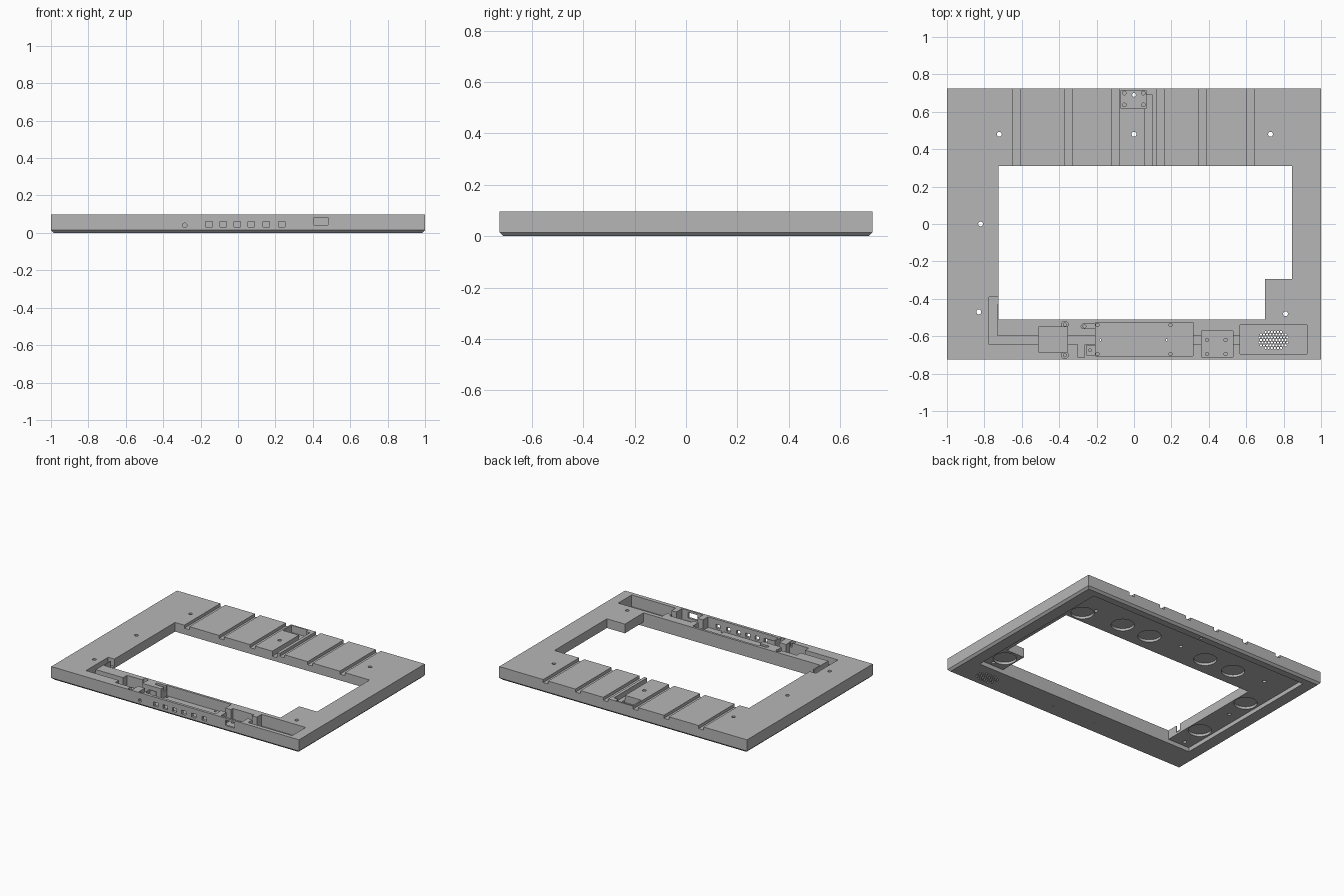
import bpy, bmesh, math
from mathutils import Matrix, Vector

cube = bpy.data.objects.get("Cube")
if cube:
    bpy.data.objects.remove(cube, do_unlink=True)

TOP, FLOOR, W, D = 0.097, 0.02, 1.0, 0.725
OVER = 0.12                     # cutters reach above the top face

grey = bpy.data.materials.new("mid_grey")
grey.use_nodes = True
colour = (0.47, 0.47, 0.47, 1)
grey.diffuse_color = colour
grey.node_tree.nodes["Principled BSDF"].inputs["Base Color"].default_value = colour


def box(bm, x0, x1, y0, y1, z0=FLOOR, z1=OVER):
    size = Matrix.Diagonal((x1 - x0, y1 - y0, z1 - z0, 1))
    mid = Matrix.Translation(((x0 + x1) / 2, (y0 + y1) / 2, (z0 + z1) / 2))
    return bmesh.ops.create_cube(bm, size=1, matrix=mid @ size)["verts"]


def drill(bm, x, y, r, z0=-0.02, z1=OVER, segments=24):
    bmesh.ops.create_cone(bm, cap_ends=True, segments=segments, radius1=r, radius2=r,
                          depth=z1 - z0, matrix=Matrix.Translation((x, y, (z0 + z1) / 2)))


def make(name, bm):
    mesh = bpy.data.meshes.new(name)
    bm.to_mesh(mesh)
    bm.free()
    obj = bpy.data.objects.new(name, mesh)
    bpy.context.collection.objects.link(obj)
    return obj


def carve(bm):
    """Cut a set of solids out of the frame and bake the result."""
    tool = make("cutter", bm)
    tool.hide_render = True
    mod = frame.modifiers.new("cut", 'BOOLEAN')
    mod.operation, mod.solver, mod.object = 'DIFFERENCE', 'EXACT', tool
    mod.use_self = True
    baked = bpy.data.meshes.new_from_object(
        frame.evaluated_get(bpy.context.evaluated_depsgraph_get()))
    frame.modifiers.clear()
    frame.data = baked
    bpy.data.objects.remove(tool, do_unlink=True)


# Slab with a chamfered lower rim
bm = bmesh.new()
box(bm, -W, W, -D, D, 0.015, TOP)
base = min(bm.faces, key=lambda f: f.calc_center_median().z)
foot = bmesh.ops.extrude_discrete_faces(bm, faces=[base])["faces"][0]
for v in foot.verts:
    v.co = Vector((v.co.x - math.copysign(0.015, v.co.x),
                   v.co.y - math.copysign(0.015, v.co.y), 0))
bmesh.ops.remove_doubles(bm, verts=bm.verts, dist=1e-5)
bmesh.ops.recalc_face_normals(bm, faces=bm.faces)
frame = make("display_frame", bm)
frame.data.materials.append(grey)

# Window with one filled corner
bm = bmesh.new()
box(bm, -0.725, 0.70, -0.51, 0.31, -0.05)
box(bm, 0.69, 0.845, -0.295, 0.31, -0.05)
carve(bm)

# Shallow recess under the frame
bm = bmesh.new()
box(bm, -0.9, 0.9, -0.51, 0.66, -0.05, 0.03)
carve(bm)

# Round magnet pockets in the recess
bm = bmesh.new()
for x, y in [(0.78, 0.40), (-0.81, 0.18), (-0.81, -0.29), (0.785, -0.39),
             (0.475, 0.45), (0.245, 0.45), (-0.235, 0.45), (-0.475, 0.45)]:
    drill(bm, x, y, 0.077, 0.02, 0.048, 40)
carve(bm)

# Cable grooves across the rear bar
bm = bmesh.new()
for x in (-0.63, -0.35, -0.10, 0.14, 0.365, 0.625):
    box(bm, x - 0.02, x + 0.02, 0.29, 0.75, 0.075)
carve(bm)

# Rear sensor pocket and its cable channel
bm = bmesh.new()
box(bm, -0.07, 0.065, 0.617, 0.715, 0.045)
box(bm, 0.06, 0.098, 0.29, 0.69, 0.06)
carve(bm)

# Component bays along the front bar
bm = bmesh.new()
box(bm, -0.51, -0.355, -0.685, -0.55)
box(bm, -0.205, 0.315, -0.705, -0.527)
box(bm, 0.36, 0.53, -0.71, -0.573)
box(bm, 0.568, 0.925, -0.695, -0.54, 0.012)
carve(bm)

# Wire channels joining the bays
bm = bmesh.new()
box(bm, -0.775, -0.732, -0.645, -0.39, 0.045)
box(bm, -0.74, -0.50, -0.645, -0.595, 0.045)
box(bm, -0.74, -0.71, -0.43, -0.39, 0.045)
box(bm, -0.36, -0.20, -0.645, -0.595, 0.03)
box(bm, 0.31, 0.365, -0.645, -0.595, 0.03)
box(bm, 0.525, 0.575, -0.645, -0.595, 0.03)
box(bm, -0.30, -0.265, -0.715, -0.64, 0.025)
carve(bm)

# Shallow seats for mounting tabs
bm = bmesh.new()
for y in (-0.538, -0.702):
    drill(bm, -0.37, y, 0.018, 0.065)
box(bm, -0.27, -0.20, -0.56, -0.535, 0.065)
drill(bm, -0.27, -0.5475, 0.0125, 0.065)
box(bm, -0.255, -0.20, -0.70, -0.65, 0.065)
carve(bm)

# Connector and button openings in the front edge
bm = bmesh.new()
for x in (-0.155, -0.08, -0.005, 0.07, 0.15, 0.235):
    box(bm, x - 0.0175, x + 0.0175, -0.75, -0.69, 0.032, 0.06)
box(bm, 0.405, 0.48, -0.75, -0.69, 0.043, 0.083)
bmesh.ops.create_cone(bm, cap_ends=True, segments=24, radius1=0.012, radius2=0.012, depth=0.06,
                      matrix=Matrix.Translation((-0.285, -0.72, 0.04))
                      @ Matrix.Rotation(math.pi / 2, 4, 'X'))
carve(bm)

# Through holes, screw holes and alignment pins
bm = bmesh.new()
for x, y in [(-0.72, 0.48), (0, 0.48), (0.73, 0.48), (-0.82, 0), (-0.83, -0.47), (0.81, -0.48)]:
    drill(bm, x, y, 0.013)
drill(bm, 0, 0.69, 0.01)
for x in (-0.18, 0.175):
    drill(bm, x, -0.62, 0.005, segments=12)
for x in (-0.052, 0.05):
    for y in (0.637, 0.7):
        drill(bm, x, y, 0.01, 0.036)
for x in (0.39, 0.49):
    for y in (-0.62, -0.695):
        drill(bm, x, y, 0.009, 0.008)
for x in (-0.195, 0.195):
    for y in (-0.54, -0.695):
        drill(bm, x, y, 0.009, 0.008)
for x, y in [(-0.37, -0.538), (-0.37, -0.702), (-0.265, -0.5475), (-0.235, -0.675)]:
    drill(bm, x, y, 0.008, 0.035)
carve(bm)

# Honeycomb speaker grille
bm = bmesh.new()
pitch = 0.0165
for row in range(-6, 7):
    for col in range(-6, 7):
        dx = (col + 0.5 * (row % 2)) * pitch
        dy = row * pitch * math.sqrt(3) / 2
        if math.hypot(dx, dy * 1.5) < 0.082:
            drill(bm, 0.745 + dx, -0.62 + dy, 0.006, segments=8)
carve(bm)

# Crisp edges with smooth hole walls
bpy.ops.object.select_all(action='DESELECT')
frame.select_set(True)
bpy.context.view_layer.objects.active = frame
bpy.ops.object.shade_smooth_by_angle(angle=math.radians(30))
